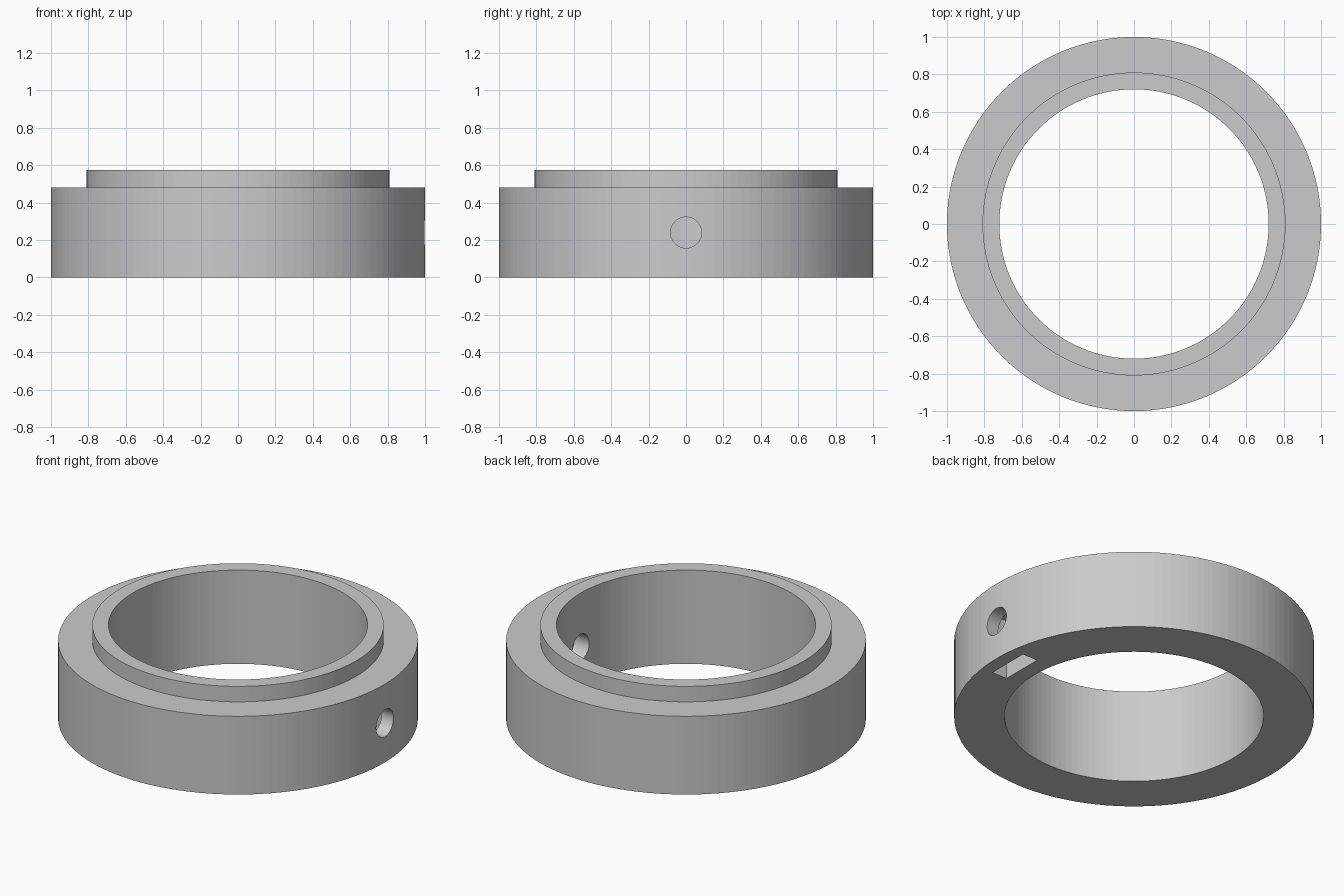
import bpy, bmesh
from math import pi, cos, sin

if "Cube" in bpy.data.objects:
    bpy.data.objects.remove(bpy.data.objects["Cube"], do_unlink=True)

SEGMENTS = 128
BORE, COLLAR, OUTER = 0.72, 0.81, 1.0
SHOULDER, TOP = 0.48, 0.575

grey = bpy.data.materials.new("plain grey")
grey.use_nodes = True
colour = (0.6, 0.6, 0.6, 1)
grey.diffuse_color = colour
grey.node_tree.nodes["Principled BSDF"].inputs["Base Color"].default_value = colour


def lathe(name, profile):
    """Revolve a closed (radius, height) profile about the z axis."""
    bm = bmesh.new()
    rings = []
    for i in range(SEGMENTS):
        a = 2 * pi * i / SEGMENTS
        rings.append([bm.verts.new((r * cos(a), r * sin(a), z)) for r, z in profile])
    n = len(profile)
    for i, ring in enumerate(rings):
        following = rings[(i + 1) % SEGMENTS]
        for j in range(n):
            k = (j + 1) % n
            bm.faces.new((ring[j], following[j], following[k], ring[k]))
    bmesh.ops.recalc_face_normals(bm, faces=bm.faces)
    mesh = bpy.data.meshes.new(name)
    bm.to_mesh(mesh)
    bm.free()
    obj = bpy.data.objects.new(name, mesh)
    bpy.context.collection.objects.link(obj)
    mesh.materials.append(grey)
    return obj


def cut(target, cutter):
    """Subtract the cutter from the target, then discard it."""
    cutter.hide_render = True
    cutter.data.materials.append(grey)
    bpy.context.view_layer.objects.active = target
    mod = target.modifiers.new("cut", "BOOLEAN")
    mod.operation = "DIFFERENCE"
    mod.solver = "EXACT"
    mod.object = cutter
    bpy.ops.object.modifier_apply(modifier=mod.name)
    bpy.data.objects.remove(cutter, do_unlink=True)


# Stepped collar ring
ring = lathe("collar_ring", [(BORE, 0), (OUTER, 0), (OUTER, SHOULDER),
                             (COLLAR, SHOULDER), (COLLAR, TOP), (BORE, TOP)])

# Radial screw hole through the left wall
bpy.ops.mesh.primitive_cylinder_add(vertices=48, radius=0.083, depth=0.6,
                                    location=(0.86, 0, 0.24), rotation=(0, pi / 2, 0))
cut(ring, bpy.context.object)

# Nut slot opening in the underside, crossing the screw hole
bpy.ops.mesh.primitive_cube_add(size=1, location=(0.866, 0, 0.17))
slot = bpy.context.object
slot.scale = (0.102, 0.264, 0.4)
cut(ring, slot)
